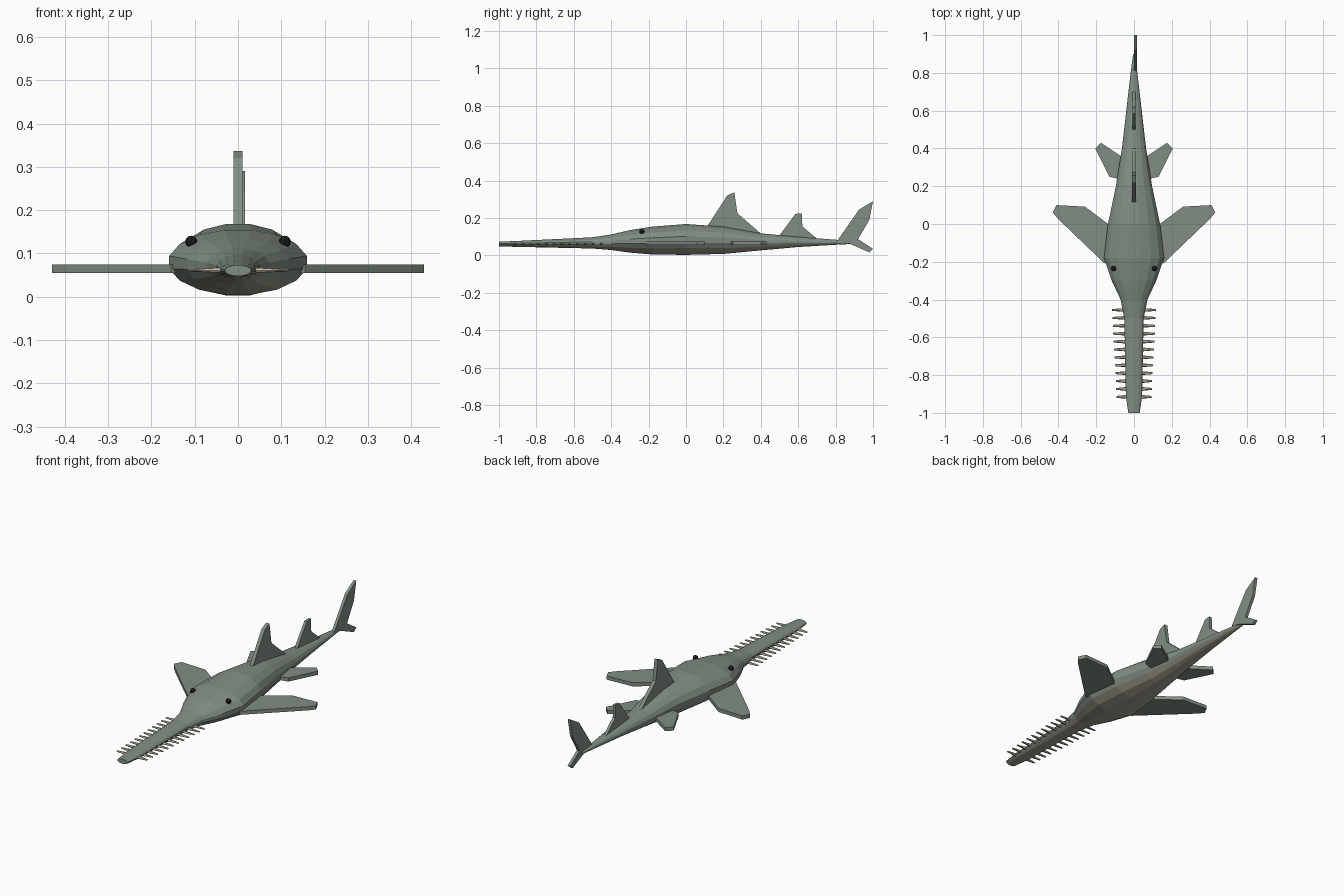
import bpy, bmesh, math
from mathutils import Matrix, Vector

if "Cube" in bpy.data.objects:
    bpy.data.objects.remove(bpy.data.objects["Cube"])


def material(name, rgb):
    m = bpy.data.materials.new(name)
    m.diffuse_color = (*rgb, 1)
    m.use_nodes = True
    m.node_tree.nodes["Principled BSDF"].inputs["Base Color"].default_value = m.diffuse_color
    return m


SKIN = material("skin", (0.22, 0.27, 0.23))
BELLY = material("belly", (0.36, 0.34, 0.27))
IVORY = material("ivory", (0.60, 0.54, 0.43))
DARK = material("dark", (0.01, 0.012, 0.012))


def finish(bm, name, *mats):
    bmesh.ops.recalc_face_normals(bm, faces=bm.faces)
    me = bpy.data.meshes.new(name)
    bm.to_mesh(me)
    bm.free()
    ob = bpy.data.objects.new(name, me)
    bpy.context.collection.objects.link(ob)
    for m in mats:
        me.materials.append(m)
    return ob


def plate(name, outline, to3d, thickness):
    """Extrude a flat outline by a thickness vector."""
    bm = bmesh.new()
    face = bm.faces.new([bm.verts.new(to3d(a, b)) for a, b in outline])
    ext = bmesh.ops.extrude_face_region(bm, geom=[face], use_keep_orig=True)
    moved = [v for v in ext["geom"] if isinstance(v, bmesh.types.BMVert)]
    bmesh.ops.translate(bm, verts=moved, vec=Vector(thickness))
    return finish(bm, name, SKIN)


# Body and flat snout: 16-sided elliptical loft (y, half width, bottom, top)
RINGS = [(-1.0, .03, .048, .073), (-.91, .043, .046, .077), (-.5, .051, .037, .097),
         (-.4, .071, .029, .112), (-.3, .118, .015, .135), (-.18, .159, .005, .154),
         (0, .138, .003, .168), (.2, .096, .008, .154), (.4, .064, .027, .118),
         (.6, .041, .045, .099), (.8, .018, .057, .084), (.9, .005, .062, .075)]
N = 16
bm = bmesh.new()
loops = []
for y, w, lo, hi in RINGS:
    k = 1 / math.cos(math.pi / N)
    ring = []
    for i in range(N):
        a = 2 * math.pi * (i + .5) / N
        ring.append(bm.verts.new((w * k * math.cos(a), y,
                                  (lo + hi) / 2 + (hi - lo) / 2 * k * math.sin(a))))
    loops.append(ring)
for r, s in zip(loops, loops[1:]):
    for i in range(N):
        j = (i + 1) % N
        f = bm.faces.new((r[i], r[j], s[j], s[i]))
        f.material_index = 1 if 9 <= i <= 13 else 0
bm.faces.new(loops[0])
bm.faces.new(loops[-1])
finish(bm, "body", SKIN, BELLY)

# Paired horizontal fins
PECTORAL = [(.08, -.17), (.155, -.21), (.40, .025), (.43, .06), (.41, .10), (.26, .092),
            (.13, -.005), (.08, -.03)]
PELVIC = [(.04, .23), (.13, .25), (.205, .40), (.175, .43), (.07, .36), (.04, .34)]
for side, label in ((1, "left"), (-1, "right")):
    for name, outline in (("pectoral_fin", PECTORAL), ("pelvic_fin", PELVIC)):
        plate(f"{name}_{label}", outline, lambda a, b: (side * a, b, .055), (0, 0, .02))

# Upright fins and tail
UPRIGHT = {
    "front_dorsal_fin": (-.01, .02, [(.115, .13), (.115, .158), (.22, .32), (.258, .337),
                                     (.275, .225), (.40, .117), (.40, .09)]),
    "rear_dorsal_fin": (-.008, .016, [(.50, .08), (.50, .107), (.585, .222), (.62, .225),
                                      (.622, .155), (.70, .09), (.70, .075)]),
    "tail_fin": (0, .016, [(.81, .08), (.925, .245), (1.0, .29), (.98, .19), (.92, .087),
                           (1.0, .035), (.98, .016), (.87, .065)]),
}
for name, (x, t, outline) in UPRIGHT.items():
    plate(name, outline, lambda a, b: (x, a, b), (t, 0, 0))

# Saw teeth: tapered pegs, slightly longer towards the head
bm = bmesh.new()
for i in range(12):
    y = -.915 + i * .0418
    tip = .092 + .025 * i / 11
    for side in (1, -1):
        root = .034
        mat = (Matrix.Translation((side * (root + tip) / 2, y, .061))
               @ Matrix.Rotation(side * math.pi / 2, 4, 'Y')
               @ Matrix.Diagonal((.65, 1, 1, 1)))
        bmesh.ops.create_cone(bm, cap_ends=True, segments=6, radius1=.011, radius2=.005,
                              depth=tip - root, matrix=mat)
finish(bm, "saw_teeth", IVORY)

# Eyes
bm = bmesh.new()
for side in (1, -1):
    bmesh.ops.create_uvsphere(bm, u_segments=8, v_segments=6, radius=.014,
                              matrix=Matrix.Translation((side * .108, -.236, .127)))
finish(bm, "eyes", DARK)
